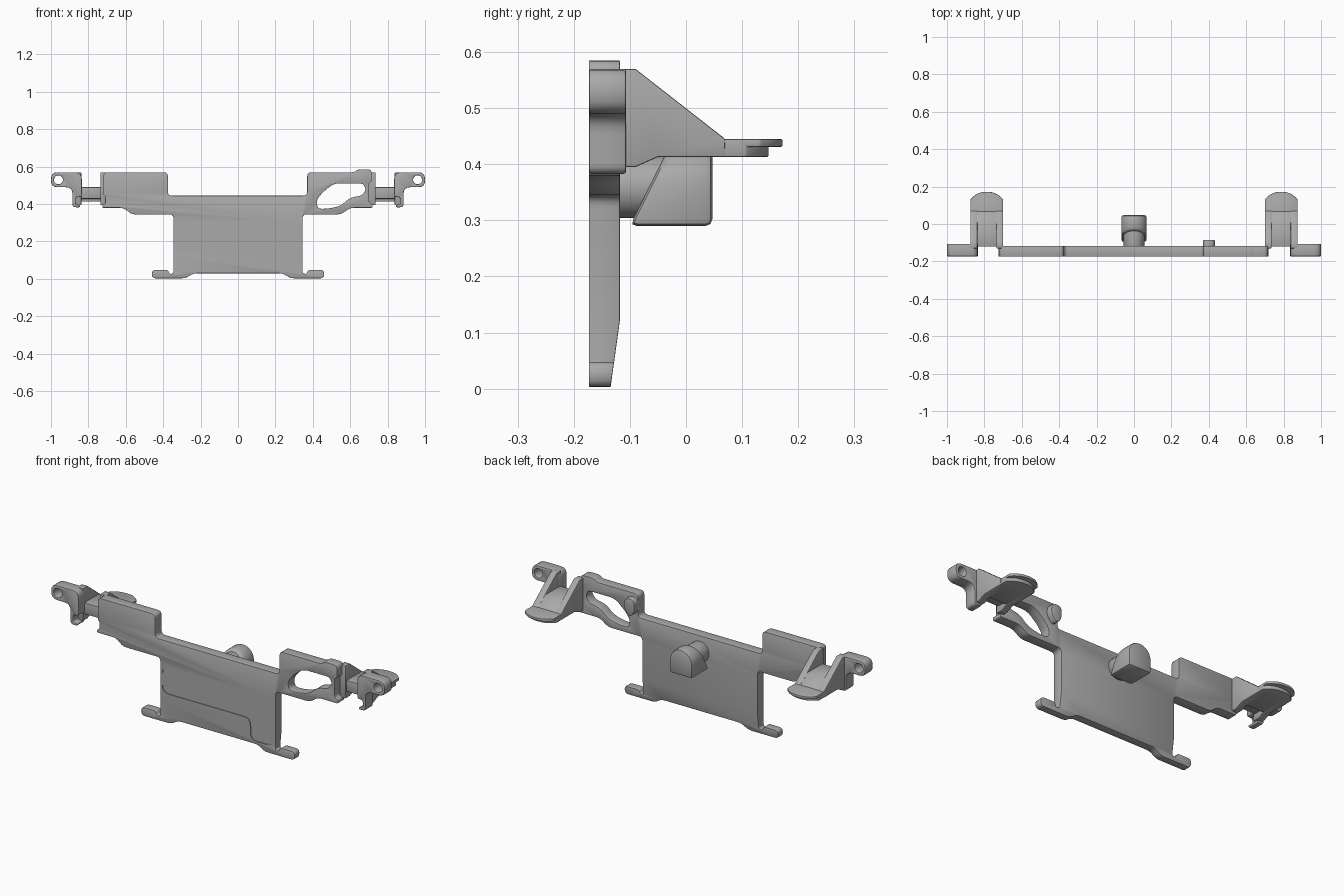
import bpy, bmesh, math
from mathutils import Vector

if "Cube" in bpy.data.objects:
    bpy.data.objects.remove(bpy.data.objects["Cube"], do_unlink=True)

grey = bpy.data.materials.new("plain_grey")
grey.use_nodes = True
colour = (.4, .4, .4, 1)
grey.diffuse_color = colour
grey.node_tree.nodes["Principled BSDF"].inputs["Base Color"].default_value = colour

FRONT, BACK = -.173, -.118


def rounded(points, radius, steps=4):
    """Fillet every corner of a closed outline."""
    result = []
    count = len(points)
    for i, point in enumerate(points):
        p = Vector(point)
        before = Vector(points[i - 1]) - p
        after = Vector(points[(i + 1) % count]) - p
        reach = min(radius, before.length * .45, after.length * .45)
        a, b = p + before.normalized() * reach, p + after.normalized() * reach
        for s in range(steps + 1):
            t = s / steps
            result.append(tuple(a * (1 - t) ** 2 + p * 2 * t * (1 - t) + b * t * t))
    return result


def circle(cx, cz, radius, sides=24):
    turn = math.tau / sides
    return [(cx + radius * math.cos(turn * i), cz + radius * math.sin(turn * i))
            for i in range(sides)]


def prism(name, outline, axis, low, high, side=1):
    """Extrude an outline along an axis; side mirrors it in x."""
    def place(u, v, depth):
        x, y, z = {"x": (depth, u, v), "y": (u, depth, v), "z": (u, v, depth)}[axis]
        return (x * side, y, z)
    bm = bmesh.new()
    ends = [[bm.verts.new(place(u, v, d)) for u, v in outline] for d in (low, high)]
    for loop in ends:
        bm.faces.new(loop)
    for i in range(len(outline)):
        j = i - 1
        bm.faces.new((ends[0][j], ends[0][i], ends[1][i], ends[1][j]))
    bmesh.ops.recalc_face_normals(bm, faces=bm.faces)
    mesh = bpy.data.meshes.new(name)
    bm.to_mesh(mesh)
    bm.free()
    mesh.materials.append(grey)
    obj = bpy.data.objects.new(name, mesh)
    bpy.context.collection.objects.link(obj)
    return obj


def select(obj):
    bpy.ops.object.select_all(action="DESELECT")
    obj.select_set(True)
    bpy.context.view_layer.objects.active = obj


def cut(obj, cutter):
    mod = obj.modifiers.new("cut", "BOOLEAN")
    mod.operation, mod.solver, mod.object = "DIFFERENCE", "EXACT", cutter
    select(obj)
    bpy.ops.object.modifier_apply(modifier=mod.name)
    bpy.data.objects.remove(cutter, do_unlink=True)


def finish(obj, width=.005):
    """Soften the edges and shade smoothly."""
    mod = obj.modifiers.new("soft_edges", "BEVEL")
    mod.width, mod.segments = width, 2
    mod.limit_method, mod.angle_limit = "ANGLE", math.radians(40)
    select(obj)
    bpy.ops.object.modifier_apply(modifier=mod.name)
    bpy.ops.object.shade_smooth_by_angle(angle=math.radians(35))


# Main plate: shared lower half, then a different wing on each side
lower = [(.24, .03), (.28, .003), (.46, .003), (.46, .048), (.375, .048),
         (.365, .025), (.345, .03), (.345, .345)]
left_wing = [(.55, .345), (.6, .38), (.72, .38), (.72, .398), (.7, .41),
             (.7, .51), (.715, .52), (.715, .585), (.64, .585), (.62, .57),
             (.37, .57), (.37, .445)]
right_wing = [(.57, .345), (.61, .38), (.725, .38), (.725, .395), (.71, .4),
              (.71, .44), (.72, .45), (.72, .57), (.375, .57), (.375, .445)]
outline = lower + left_wing + [(-x, z) for x, z in reversed(lower + right_wing)]
plate = prism("main_plate", rounded(outline, .022), "y", FRONT, BACK)

# Opening in the left wing
opening = [(.42, .42), (.45, .46), (.51, .51), (.67, .51), (.685, .475), (.66, .445),
           (.6, .435), (.55, .39), (.48, .375), (.425, .375)]
cut(plate, prism("opening_cutter", rounded(opening, .03), "y", -.3, .1))

# Taper the back of the plate toward its foot
bm = bmesh.new()
bm.from_mesh(plate.data)
taper_start = .12
bmesh.ops.bisect_plane(bm, geom=bm.verts[:] + bm.edges[:] + bm.faces[:],
                       plane_co=(0, 0, taper_start), plane_no=(0, 0, 1))
for v in bm.verts:
    if v.co.y > -.14 and v.co.z < taper_start:
        v.co.y -= (taper_start - v.co.z) * .14
bm.to_mesh(plate.data)
bm.free()
finish(plate)

# Shallow recess on the front
panel = [(-.333, .305), (.33, .305), (.33, .045), (.195, .045), (.195, .16), (-.333, .16)]
cut(plate, prism("panel_cutter", rounded(panel, .04), "y", -.3, FRONT + .004))

# Teardrop boss beside the opening
boss = prism("boss", rounded([(.37, .55), (.43, .55), (.435, .49), (.40, .45), (.37, .48)], .03),
             "y", -.14, -.085)
finish(boss)

# Central knob: arched head with a slanted front, on a neck
arch = [(-.068, .29), (.068, .29)] + [(.068 * math.cos(a), .362 + .068 * math.sin(a))
        for a in [math.pi * i / 14 for i in range(15)]]
head = prism("knob_head", arch, "y", -.1, .047)
for v in head.data.vertices:
    if v.co.y < 0:
        v.co.y += (v.co.z - .29) * .5
finish(head, .012)
neck = prism("knob_neck", circle(0, .36, .056), "y", -.13, 0)
finish(neck)

# End brackets, mirrored
for side, word in ((1, "left"), (-1, "right")):
    # Pierced lug with a hooked leg
    lug_outline = [(.835, .57), (1, .57), (1, .49), (.885, .49), (.885, .383), (.845, .383),
                   (.845, .395), (.868, .398), (.868, .438), (.835, .438)]
    fillet = rounded(lug_outline[:1], .01) if len(lug_outline) < 3 else rounded(lug_outline, .036)
    lug = prism(word + "_lug", fillet, "y", FRONT, -.107, side)
    cut(lug, prism("pin_cutter", circle(.96, .53, .024), "y", -.3, .1, side))
    finish(lug, .004)

    # Two triangular ribs
    rib = [(-.13, .57), (-.09, .57), (.07, .445), (.07, .413), (-.05, .413),
           (-.09, .395), (-.13, .395)]
    for place, low, high in (("inner", .7, .735), ("outer", .838, .875)):
        finish(prism(f"{word}_{place}_rib", rib, "x", low, high, side), .003)

    # Block between the ribs
    filler = [(-.12, .43), (-.12, .49), (.01, .49), (.07, .443), (.07, .42)]
    finish(prism(word + "_filler", filler, "x", .72, .85, side), .002)

    # Shelf with a thin overhanging lip
    half_width, middle = .087, .787
    for part, inset, low in (("shelf", .025, .413), ("lip", 0, .431)):
        tip = []
        for i in range(13):
            t = i / 6 - 1
            tip.append((middle + half_width * t, .172 - inset - .04 * abs(t) ** 2.5))
        tip += [(middle + half_width, -.06), (middle - half_width, -.06)]
        finish(prism(f"{word}_{part}", tip, "z", low, .445, side), .003)
